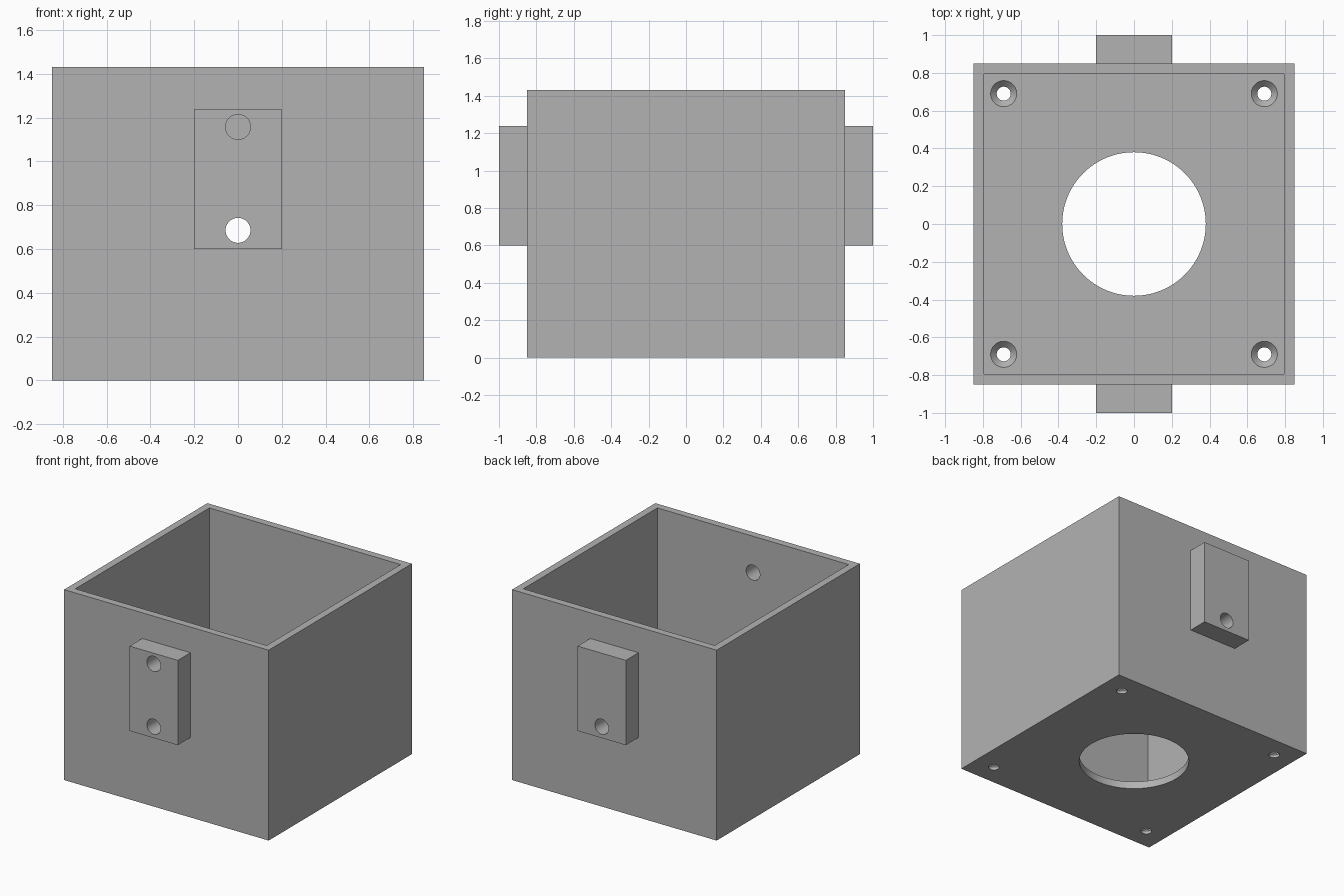
import bpy, bmesh, math
from mathutils import Matrix, Vector

cube = bpy.data.objects.get("Cube")
if cube:
    bpy.data.objects.remove(cube, do_unlink=True)

HALF, HEIGHT, WALL = 0.85, 1.43, 0.055      # enclosure
REACH, TAB_X, TAB_Z0, TAB_Z1 = 1.0, 0.2, 0.6, 1.237   # mounting blocks
SCREW = 0.69                                # corner screw offset

grey = bpy.data.materials.new("plain grey")
grey.use_nodes = True
colour = (0.45, 0.45, 0.45, 1)
grey.diffuse_color = colour
grey.node_tree.nodes["Principled BSDF"].inputs["Base Color"].default_value = colour


def make(name, bm):
    mesh = bpy.data.meshes.new(name)
    bm.to_mesh(mesh)
    bm.free()
    mesh.materials.append(grey)
    obj = bpy.data.objects.new(name, mesh)
    bpy.context.collection.objects.link(obj)
    return obj


def box(name, low, high):
    low, high = Vector(low), Vector(high)
    bm = bmesh.new()
    bmesh.ops.create_cube(bm, size=1, matrix=Matrix.Translation((low + high) / 2)
                          @ Matrix.Diagonal((high - low).to_4d()))
    return make(name, bm)


def cone(name, centre, r_low, r_high, depth, along_y=False, sides=48):
    turn = Matrix.Rotation(math.pi / 2 if along_y else 0, 4, 'X')
    bm = bmesh.new()
    bmesh.ops.create_cone(bm, cap_ends=True, segments=sides, radius1=r_low,
                          radius2=r_high, depth=depth,
                          matrix=Matrix.Translation(centre) @ turn)
    return make(name, bm)


def combine(target, tool, operation):
    mod = target.modifiers.new(operation.lower(), 'BOOLEAN')
    mod.operation, mod.solver, mod.object = operation, 'EXACT', tool
    bpy.context.view_layer.objects.active = target
    bpy.ops.object.modifier_apply(modifier=mod.name)
    bpy.data.objects.remove(tool, do_unlink=True)


# Solid body with a mounting block front and back
body = box("enclosure", (-HALF, -HALF, 0), (HALF, HALF, HEIGHT))
for side in (-1, 1):
    ys = sorted((side * (HALF - 0.02), side * REACH))
    block = box("mounting_block", (-TAB_X, ys[0], TAB_Z0), (TAB_X, ys[1], TAB_Z1))
    combine(body, block, 'UNION')

# Open cavity and round floor opening
inner = HALF - WALL
combine(body, box("cavity", (-inner, -inner, WALL), (inner, inner, HEIGHT + 0.2)), 'DIFFERENCE')
combine(body, cone("floor_opening", (0, 0, 0), 0.38, 0.38, 0.4, sides=96), 'DIFFERENCE')

# Countersunk screw holes in the floor corners
sink = 0.033
for x in (-SCREW, SCREW):
    for y in (-SCREW, SCREW):
        combine(body, cone("screw_hole", (x, y, 0), 0.037, 0.037, 0.4), 'DIFFERENCE')
        # slight overshoot past the floor keeps the cut clean
        combine(body, cone("countersink", (x, y, WALL - sink / 2 + 0.001),
                           0.037, 0.071, sink + 0.002), 'DIFFERENCE')

# Lower bolt hole through both blocks, upper one through the front only
combine(body, cone("lower_bolt_hole", (0, 0, 0.685), 0.057, 0.057, 3, True), 'DIFFERENCE')
combine(body, cone("upper_bolt_hole", (0, -REACH, 1.157), 0.057, 0.057, 1, True), 'DIFFERENCE')

# Smooth the hole walls, keep the box edges sharp
bpy.ops.object.select_all(action='DESELECT')
body.select_set(True)
bpy.context.view_layer.objects.active = body
bpy.ops.object.shade_smooth_by_angle(angle=math.radians(25))
